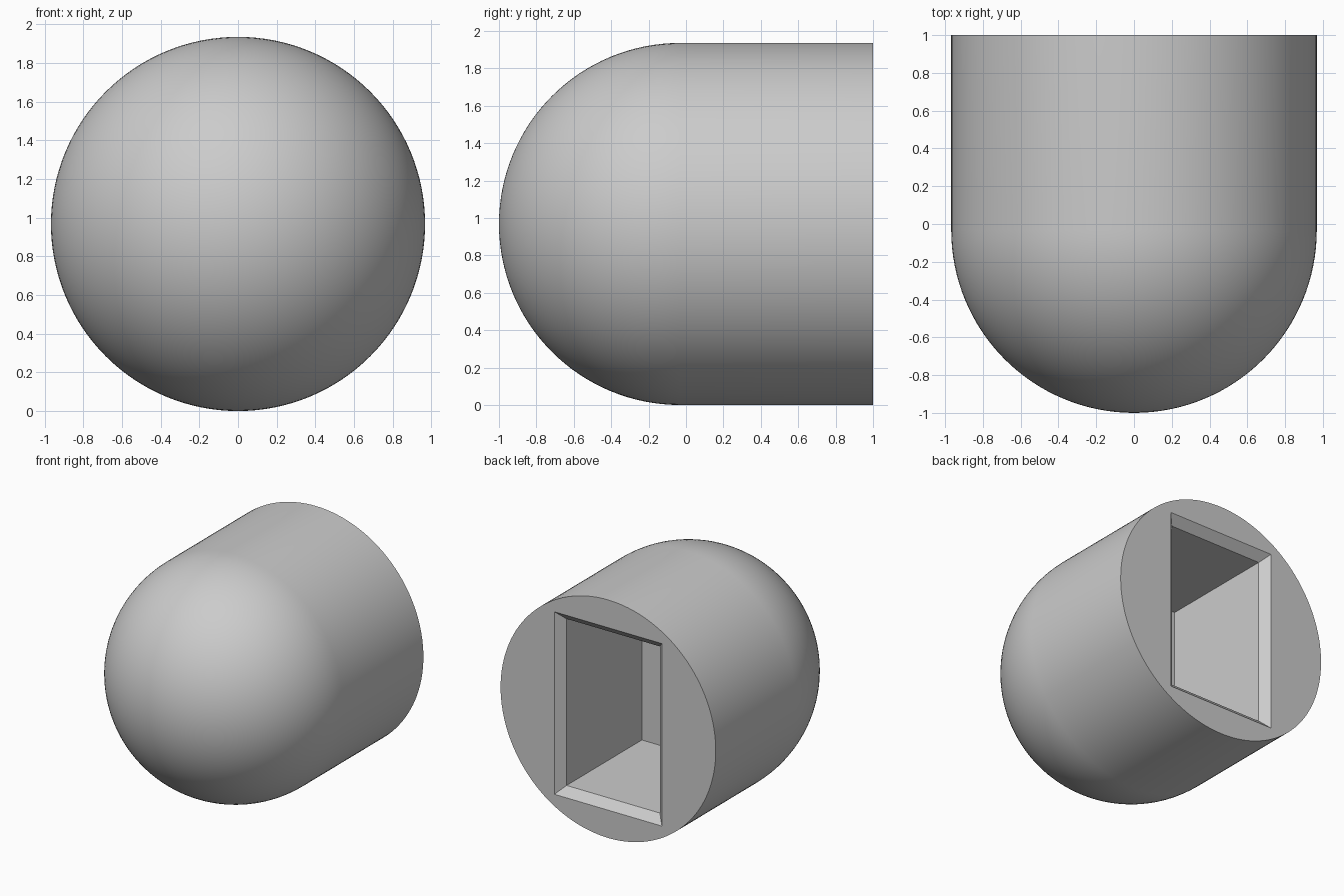
import bpy, bmesh, math
from mathutils import Vector

cube = bpy.data.objects.get("Cube")
if cube:
    bpy.data.objects.remove(cube, do_unlink=True)

UNIT = 2 / 31            # overall length is 31 units
R = 15 * UNIT            # body radius
BACK = 1.0               # flat back face
CENTRE = BACK - 16 * UNIT  # dome centre plane
CHAMFER = UNIT
HALF_W, HALF_H = 7.5 * UNIT, 11.5 * UNIT
SEGMENTS, RINGS = 128, 32

grey = bpy.data.materials.new("light_grey")
grey.use_nodes = True
colour = (0.6, 0.6, 0.6, 1)
grey.diffuse_color = colour
grey.node_tree.nodes["Principled BSDF"].inputs["Base Color"].default_value = colour


def make_object(name, bm):
    bmesh.ops.recalc_face_normals(bm, faces=bm.faces)
    mesh = bpy.data.meshes.new(name)
    bm.to_mesh(mesh)
    bm.free()
    mesh.materials.append(grey)
    obj = bpy.data.objects.new(name, mesh)
    bpy.context.collection.objects.link(obj)
    return obj


# Domed body: half profile revolved about the y axis
bm = bmesh.new()
arc = [i / RINGS * math.pi / 2 for i in range(RINGS + 1)]
profile = [(R * math.sin(a), CENTRE - R * math.cos(a)) for a in arc]
profile += [(R, BACK), (0, BACK)]
verts = [bm.verts.new((0, y, R + r)) for r, y in profile]
edges = [bm.edges.new(pair) for pair in zip(verts, verts[1:])]
bmesh.ops.spin(bm, geom=verts + edges, cent=(0, 0, R), axis=(0, 1, 0),
               angle=2 * math.pi, steps=SEGMENTS)
bmesh.ops.remove_doubles(bm, verts=bm.verts, dist=1e-5)
# Merge the back fan into one flat face
back = [f for f in bm.faces if all(abs(v.co.y - BACK) < 1e-5 for v in f.verts)]
bmesh.ops.dissolve_faces(bm, faces=back, use_verts=False)
body = make_object("domed_body", bm)

# Pocket cutter: stacked rectangles, flared at the mouth
bm = bmesh.new()
loops = []
for y, inset in ((CENTRE, CHAMFER), (BACK - CHAMFER, CHAMFER),
                 (BACK + CHAMFER, -CHAMFER)):
    loops.append([bm.verts.new((sx * (HALF_W - inset), y, R + sz * (HALF_H - inset)))
                  for sx, sz in ((-1, -1), (1, -1), (1, 1), (-1, 1))])
for a, b in zip(loops, loops[1:]):
    for i in range(4):
        j = (i + 1) % 4
        bm.faces.new((a[i], a[j], b[j], b[i]))
bm.faces.new(loops[0])
bm.faces.new(loops[-1])
cutter = make_object("pocket_cutter", bm)
cutter.hide_render = True

# Cut the pocket and shade the curved faces smooth
cut = body.modifiers.new("rectangular_pocket", "BOOLEAN")
cut.operation = "DIFFERENCE"
cut.solver = "EXACT"
cut.object = cutter
bpy.ops.object.select_all(action="DESELECT")
bpy.context.view_layer.objects.active = body
body.select_set(True)
bpy.ops.object.modifier_apply(modifier=cut.name)
bpy.data.objects.remove(cutter, do_unlink=True)
bpy.ops.object.shade_smooth_by_angle(angle=math.radians(30))
